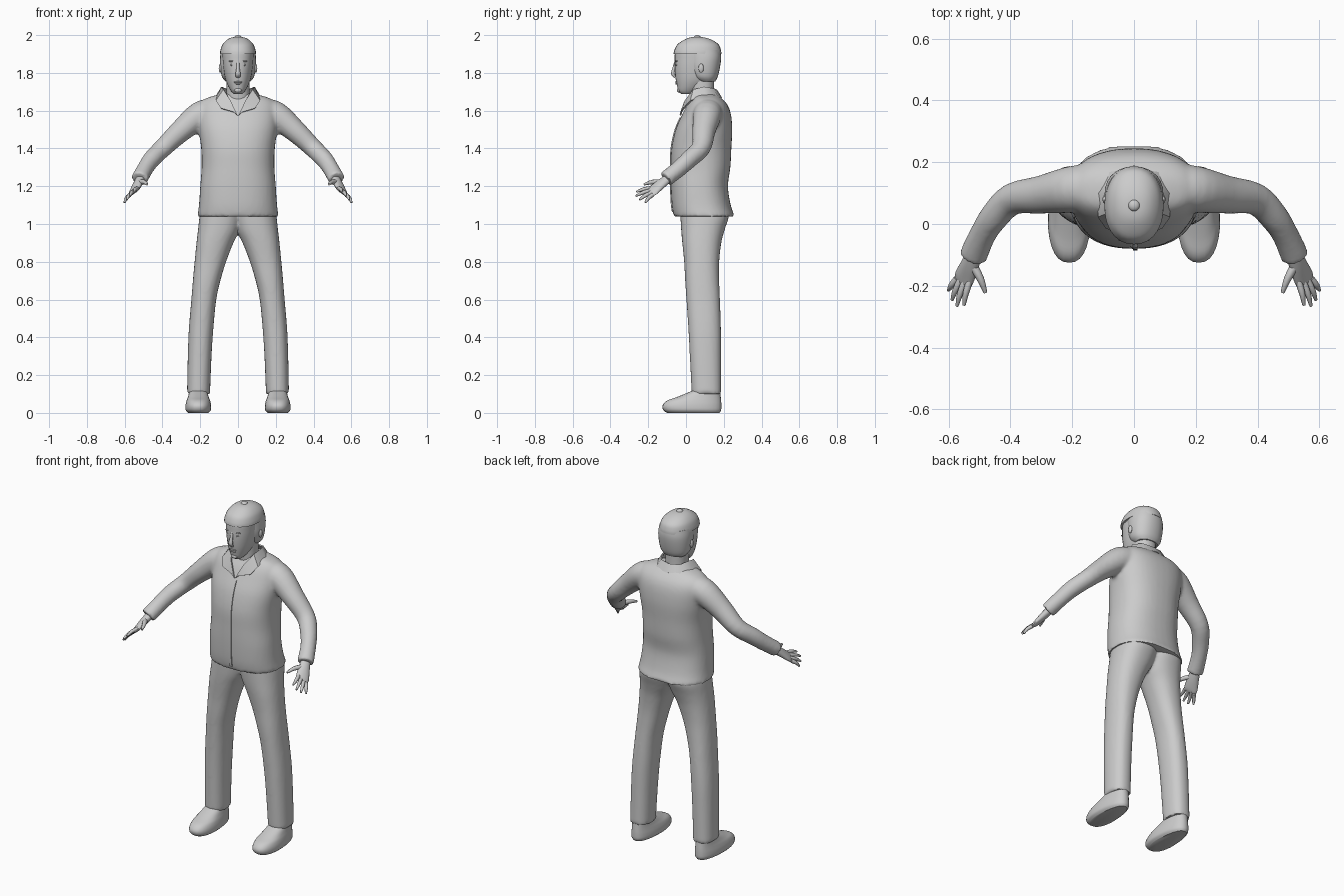
import bpy
import bmesh
import math
from mathutils import Vector, Matrix

cube = bpy.data.objects.get("Cube")
if cube:
    bpy.data.objects.remove(cube, do_unlink=True)

GREY = (0.6, 0.6, 0.6, 1.0)
mat = bpy.data.materials.new("plain_grey")
mat.use_nodes = True
mat.diffuse_color = GREY
mat.node_tree.nodes["Principled BSDF"].inputs["Base Color"].default_value = GREY


def spline(rows, steps):
    """Smoothly interpolate rows of numbers."""
    out = []
    last = len(rows) - 1
    for i in range(last):
        a, b, c, d = rows[max(i - 1, 0)], rows[i], rows[i + 1], rows[min(i + 2, last)]
        for k in range(steps):
            t = k / steps
            out.append([0.5 * (2 * q + (r - p) * t + (2 * p - 5 * q + 4 * r - s) * t * t
                               + (3 * q - p - 3 * r + s) * t ** 3)
                        for p, q, r, s in zip(a, b, c, d)])
    out.append(list(rows[-1]))
    return out


def skin(bm, rings):
    """Bridge closed rings of points and cap both ends."""
    loops = [[bm.verts.new(p) for p in ring] for ring in rings]
    n = len(loops[0])
    for low, high in zip(loops, loops[1:]):
        for i in range(n):
            j = (i + 1) % n
            bm.faces.new((low[i], low[j], high[j], high[i]))
    bm.faces.new(loops[0])
    bm.faces.new(loops[-1])


def oval(n, power):
    for i in range(n):
        a = math.tau * i / n
        c, s = math.cos(a), math.sin(a)
        yield (math.copysign(abs(c) ** (2 / power), c), math.copysign(abs(s) ** (2 / power), s))


def stack(bm, rows, side=1, n=24, power=2.2, steps=4):
    """Upright loft from rows of height, x range and y range."""
    skin(bm, [[Vector((side * ((xa + xb) + (xb - xa) * c) / 2,
                       ((ya + yb) + (yb - ya) * s) / 2, z)) for c, s in oval(n, power)]
              for z, xa, xb, ya, yb in spline(rows, steps)])


def tube(bm, rows, hint, side=1, n=14, steps=4):
    """Loft along a path from rows of x, y, z, radius along hint, radius across."""
    pts = spline(rows, steps)
    rings = []
    for i, (x, y, z, ra, rb) in enumerate(pts):
        t = Vector(pts[min(i + 1, len(pts) - 1)][:3]) - Vector(pts[max(i - 1, 0)][:3])
        t.normalize()
        u = (hint - t * hint.dot(t)).normalized()
        v = t.cross(u)
        ring = [Vector((x, y, z)) + u * ra * c + v * rb * s for c, s in oval(n, 2)]
        rings.append([Vector((side * p.x, p.y, p.z)) for p in ring])
    skin(bm, rings)


def blob(bm, center, radii):
    bmesh.ops.create_uvsphere(bm, u_segments=16, v_segments=10, radius=1,
                              matrix=Matrix.Translation(center) @ Matrix.Diagonal((*radii, 1)))


def finish(name, bm, fuse=0, thick=0, angle=45):
    bmesh.ops.recalc_face_normals(bm, faces=bm.faces)
    mesh = bpy.data.meshes.new(name)
    bm.to_mesh(mesh)
    bm.free()
    ob = bpy.data.objects.new(name, mesh)
    bpy.context.collection.objects.link(ob)
    bpy.ops.object.select_all(action='DESELECT')
    ob.select_set(True)
    bpy.context.view_layer.objects.active = ob
    if fuse:
        m = ob.modifiers.new("fuse", 'REMESH')
        m.mode = 'VOXEL'
        m.voxel_size = fuse
        bpy.ops.object.modifier_apply(modifier=m.name)
        m = ob.modifiers.new("relax", 'SMOOTH')
        m.iterations = 5
        bpy.ops.object.modifier_apply(modifier=m.name)
    if thick:
        m = ob.modifiers.new("thickness", 'SOLIDIFY')
        m.thickness = thick
        m.offset = 0
        bpy.ops.object.modifier_apply(modifier=m.name)
    ob.data.materials.clear()
    ob.data.materials.append(mat)
    bpy.ops.object.shade_smooth_by_angle(angle=math.radians(angle))
    return ob


def centred(rows):
    return [(z, -h, h, ya, yb) for z, h, ya, yb in rows]


UP = Vector((0, 0, 1))

# Jacket: torso and both sleeves fused
torso = centred([(1.04, .215, -.065, .258), (1.1, .207, -.075, .237), (1.2, .2, -.08, .222),
                 (1.3, .193, -.08, .235), (1.4, .195, -.077, .24), (1.5, .208, -.055, .245),
                 (1.58, .213, -.02, .238), (1.63, .205, .005, .22), (1.665, .17, .028, .19),
                 (1.69, .085, .04, .16)])
sleeve = [(.12, .12, 1.595, .072, .075), (.2, .112, 1.575, .074, .076), (.3, .095, 1.495, .06, .062),
          (.395, .08, 1.405, .05, .052), (.455, .02, 1.345, .047, .047),
          (.49, -.035, 1.295, .044, .043), (.522, -.107, 1.238, .042, .046)]
bm = bmesh.new()
stack(bm, torso, n=40, power=2.35)
for side in (1, -1):
    tube(bm, sleeve, UP, side, n=24)
finish("jacket", bm, fuse=0.01)

# Front placket following the chest
bm = bmesh.new()
front = [(z, ya) for z, xa, xb, ya, yb in spline(torso, 4) if 1.05 < z < 1.58]
strip = [[bm.verts.new((x, y - .002, z)) for x in (-.003, .012)] for z, y in front]
for a, b in zip(strip, strip[1:]):
    bm.faces.new((a[0], a[1], b[1], b[0]))
finish("jacket_placket", bm, thick=0.006)

# Shirt collar, one half mirrored
edge = [((0, .16, 1.71), (0, .187, 1.668)), ((.06, .147, 1.715), (.08, .168, 1.668)),
        ((.085, .095, 1.725), (.115, .1, 1.674)), ((.075, .04, 1.71), (.115, .025, 1.652)),
        ((.038, -.005, 1.65), (.09, -.012, 1.612)), ((.003, -.03, 1.575), (.022, -.026, 1.592))]
bm = bmesh.new()
for side in (1, -1):
    cols = [[bm.verts.new((side * x, y, z)) for x, y, z in pair] for pair in edge]
    for a, b in zip(cols, cols[1:]):
        bm.faces.new((a[0], a[1], b[1], b[0]))
bmesh.ops.remove_doubles(bm, verts=bm.verts, dist=0.0001)
finish("collar", bm, thick=0.008)

# Trousers: two legs fused at the hips
leg = [(.1, .148, .27, .03, .187), (.3, .14, .266, .02, .186), (.45, .13, .26, .012, .185),
       (.6, .115, .247, .002, .18), (.7, .093, .239, -.005, .176), (.8, .063, .23, -.01, .176),
       (.9, .024, .22, -.02, .187), (.97, -.01, .212, -.026, .205), (1.05, -.03, .202, -.03, .228),
       (1.1, -.03, .185, -.03, .2)]
bm = bmesh.new()
for side in (1, -1):
    stack(bm, leg, side, n=28, power=2.3)
finish("trousers", bm, fuse=0.01)

# Shoes, narrower toward the heel
shoe = [(0, .155, .265, -.1, .178), (.015, .142, .278, -.12, .186), (.04, .141, .279, -.124, .187),
        (.065, .146, .274, -.1, .186), (.085, .152, .268, -.045, .184), (.12, .16, .26, .04, .18)]
for side, label in ((1, "left"), (-1, "right")):
    bm = bmesh.new()
    stack(bm, shoe, side, n=28, power=2.4)
    for v in bm.verts:
        mid = side * .21
        v.co.x = mid + (v.co.x - mid) * (1 - .9 * max(v.co.y, 0))
    finish(label + "_shoe", bm)

# Hands: palm, four fingers and thumb
across = Vector((.7, .05, -.6)).normalized()
knuckle = Vector((.552, -.178, 1.172))
tips = [(.55, -.263, 1.17), (.573, -.266, 1.148), (.589, -.246, 1.128), (.601, -.215, 1.113)]
for side, label in ((1, "left"), (-1, "right")):
    bm = bmesh.new()
    tube(bm, [(.515, -.09, 1.245, .026, .022), (.532, -.135, 1.21, .033, .02),
              (.55, -.175, 1.177, .038, .014), (.558, -.19, 1.166, .034, .009)], across, side)
    for i, tip in enumerate(tips):
        base = knuckle + across * (i - 1.5) * .019
        mid = base.lerp(Vector(tip), .5) + Vector((.004, -.003, .004))
        tube(bm, [(*base, .011, .011), (*mid, .01, .01), (*tip, .005, .005)], across, side, n=8, steps=3)
    tube(bm, [(.526, -.125, 1.222, .015, .015), (.497, -.178, 1.222, .012, .012),
              (.481, -.222, 1.21, .006, .006)], UP, side, n=8, steps=3)
    finish(label + "_hand", bm, angle=60)

# Neck
bm = bmesh.new()
stack(bm, centred([(1.62, .066, .03, .15), (1.7, .062, .022, .148), (1.8, .062, .015, .15)]))
finish("neck", bm)

# Face with nose, brows, lips and ears
bm = bmesh.new()
stack(bm, centred([(1.688, .022, -.025, .03), (1.703, .036, -.04, .06), (1.73, .052, -.047, .1),
                   (1.77, .068, -.055, .15), (1.82, .077, -.06, .165), (1.87, .082, -.06, .175),
                   (1.92, .082, -.055, .175), (1.96, .06, -.02, .14)]), n=28)
tube(bm, [(0, -.055, 1.86, .006, .007), (0, -.064, 1.825, .008, .009), (0, -.07, 1.795, .009, .014),
          (0, -.058, 1.778, .006, .012)], Vector((0, -1, 0)), n=10)
blob(bm, (0, -.051, 1.752), (.022, .007, .004))
blob(bm, (0, -.05, 1.743), (.019, .007, .004))
blob(bm, (0, -.038, 1.708), (.02, .01, .012))
for side in (1, -1):
    blob(bm, (side * .031, -.05, 1.862), (.02, .007, .004))
    blob(bm, (side * .03, -.05, 1.842), (.013, .005, .005))
    blob(bm, (side * .094, .08, 1.825), (.008, .014, .024))
finish("face", bm, angle=60)

# Hair around the sides and back
bm = bmesh.new()
stack(bm, centred([(1.755, .066, .06, .155), (1.78, .085, .03, .168), (1.83, .094, .01, .18),
                   (1.88, .095, .004, .186), (1.92, .09, -.01, .182)]), n=28)
finish("hair", bm)

# Close-fitting cap with a top button
bm = bmesh.new()
stack(bm, centred([(1.9, .096, -.066, .187), (1.92, .093, -.062, .185), (1.95, .082, -.046, .173),
                   (1.974, .06, -.012, .138), (1.987, .034, .02, .1), (1.991, .004, .055, .065)]), n=28)
finish("cap", bm)
bm = bmesh.new()
blob(bm, (0, .06, 1.987), (.019, .019, .013))
finish("cap_button", bm)
